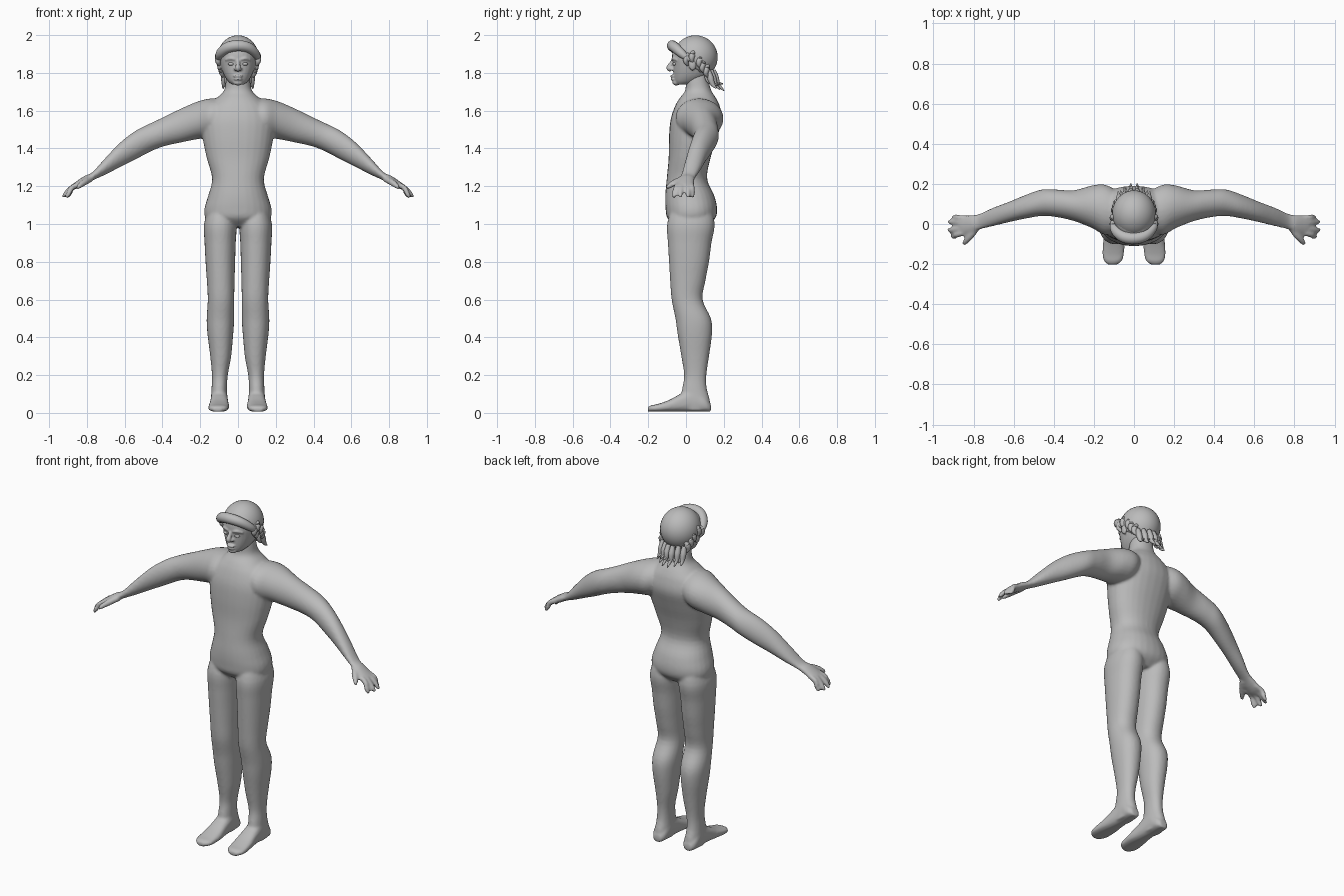
import bpy, bmesh, math
from mathutils import Vector, Matrix

skin = bpy.data.materials.new("plain_grey")
skin.diffuse_color = (0.5, 0.5, 0.5, 1)


def catmull(rows, steps):
    """Smoothly resample a list of equal-length tuples."""
    out = []
    for i in range(len(rows) - 1):
        a, b, c, d = (rows[max(0, min(len(rows) - 1, i + k))] for k in (-1, 0, 1, 2))
        for s in range(steps):
            t = s / steps
            out.append([0.5 * (2 * q + (r - p) * t + (2 * p - 5 * q + 4 * r - w) * t * t
                               + (3 * q - p - 3 * r + w) * t ** 3)
                        for p, q, r, w in zip(a, b, c, d)])
    return out + [list(rows[-1])]


def skin_rings(bm, rings, power=2.0, sides=28):
    """Bridge rings given as (centre, half axis u, half axis v) and cap both ends."""
    loops = []
    for c, u, v in rings:
        loop = []
        for k in range(sides):
            a = 2 * math.pi * k / sides
            ca, sa = math.cos(a), math.sin(a)
            loop.append(bm.verts.new(c + u * math.copysign(abs(ca) ** (2 / power), ca)
                                     + v * math.copysign(abs(sa) ** (2 / power), sa)))
        loops.append(loop)
    faces = [bm.faces.new((p[k], p[(k + 1) % sides], q[(k + 1) % sides], q[k]))
             for p, q in zip(loops, loops[1:]) for k in range(sides)]
    faces += [bm.faces.new(loops[0]), bm.faces.new(loops[-1])]
    bmesh.ops.recalc_face_normals(bm, faces=faces)


def upright(bm, rows, power=2.0):
    """Rows: z, x low, x high, y front, y back."""
    skin_rings(bm, [(Vector(((a + b) / 2, (f + k) / 2, z)), Vector((abs(b - a) / 2, 0, 0)),
                     Vector((0, (k - f) / 2, 0))) for z, a, b, f, k in catmull(rows, 4)], power)


def sideways(bm, rows, s):
    """Rows: x, y front, y back, z low, z high, mirrored by s."""
    skin_rings(bm, [(Vector((s * x, (f + k) / 2, (lo + hi) / 2)), Vector((0, (k - f) / 2, 0)),
                     Vector((0, 0, (hi - lo) / 2))) for x, f, k, lo, hi in catmull(rows, 4)])


def tube(bm, rows, s=1, flat=1.0, sides=12):
    """Rows: x, y, z, radius; a rounded strand mirrored by s."""
    pts = catmull(rows, 5)
    rings = []
    for i, (x, y, z, r) in enumerate(pts):
        a, b = pts[max(0, i - 1)], pts[min(len(pts) - 1, i + 1)]
        d = Vector((s * (b[0] - a[0]), b[1] - a[1], b[2] - a[2])).normalized()
        ref = Vector((0, 0, 1)) if abs(d.z) < 0.9 else Vector((0, 1, 0))
        u = d.cross(ref).normalized()
        rings.append((Vector((s * x, y, z)), u * r * flat, d.cross(u) * r))
    skin_rings(bm, rings, 2, sides)


def ball(bm, c, r):
    bmesh.ops.create_uvsphere(bm, u_segments=20, v_segments=12, radius=1,
                              matrix=Matrix.Translation(c) @ Matrix.Diagonal((*r, 1)))


def finish(bm, name, voxel=None, smooth=3):
    me = bpy.data.meshes.new(name)
    bm.to_mesh(me)
    bm.free()
    me.materials.append(skin)
    ob = bpy.data.objects.new(name, me)
    bpy.context.collection.objects.link(ob)
    me.polygons.foreach_set("use_smooth", [True] * len(me.polygons))
    if voxel:
        m = ob.modifiers.new("merge", 'REMESH')
        m.mode, m.voxel_size, m.use_smooth_shade = 'VOXEL', voxel, True
        m = ob.modifiers.new("soften", 'SMOOTH')
        m.factor, m.iterations = 0.5, smooth
    return ob


# Torso and neck
body = bmesh.new()
torso = [(0.985, 0.13, -.05, .11), (1.03, .172, -.098, .155), (1.08, .178, -.108, .165),
         (1.15, .158, -.11, .15), (1.24, .137, -.102, .112), (1.35, .166, -.092, .13),
         (1.46, .188, -.09, .165), (1.55, .195, -.082, .19), (1.62, .165, -.06, .18),
         (1.665, .115, -.035, .16), (1.705, .075, -.005, .135), (1.76, .064, 0, .12),
         (1.83, .06, .01, .12)]
upright(body, [(z, -w, w, f, k) for z, w, f, k in torso], 2.2)

for s in (-1, 1):
    # Leg from hip to ankle
    leg = [(1.10, .03, .15, -.07, .13), (1.0, .008, .18, -.10, .152), (.9, .012, .177, -.096, .135),
           (.8, .015, .172, -.09, .122), (.7, .018, .165, -.084, .103), (.6, .02, .16, -.076, .088),
           (.5, .02, .166, -.056, .132), (.42, .025, .162, -.045, .138), (.3, .036, .147, -.025, .122),
           (.2, .054, .138, -.01, .108), (.13, .058, .14, -.02, .11), (.06, .056, .144, -.03, .128),
           (.012, .064, .138, -.02, .12)]
    upright(body, [(z, s * a, s * b, f, k) for z, a, b, f, k in leg], 2.15)
    # Foot from heel to toes: y, inner x, outer x, top z
    foot = [(.132, .075, .125, .045), (.1, .058, .143, .085), (.04, .055, .143, .13),
            (-.03, .052, .147, .10), (-.09, .047, .154, .068), (-.15, .05, .158, .047),
            (-.185, .06, .15, .04), (-.203, .085, .13, .03)]
    skin_rings(body, [(Vector((s * (a + b) / 2, y, (h + .006) / 2)), Vector(((b - a) / 2, 0, 0)),
                       Vector((0, 0, (h - .006) / 2))) for y, a, b, h in catmull(foot, 4)], 2.6)
    # Arm from shoulder to wrist
    sideways(body, [(.06, -.03, .15, 1.50, 1.66), (.14, -.055, .195, 1.46, 1.665),
                    (.21, -.02, .192, 1.45, 1.65), (.3, .015, .168, 1.432, 1.612),
                    (.39, .035, .172, 1.412, 1.568), (.46, .04, .172, 1.385, 1.535),
                    (.54, .027, .145, 1.343, 1.495), (.62, .01, .112, 1.303, 1.435),
                    (.70, -.01, .082, 1.262, 1.352), (.77, -.028, .052, 1.23, 1.275),
                    (.81, -.045, .045, 1.206, 1.256), (.85, -.055, .042, 1.187, 1.23),
                    (.875, -.045, .034, 1.182, 1.212)], s)
    # Fingers and thumb
    for y0, y1, reach in ((.03, .035, .905), (.005, .01, .924), (-.02, -.03, .926), (-.043, -.062, .91)):
        tube(body, [(.835, y0, 1.213, .014), (.88, (y0 + y1) / 2, 1.192, .0145),
                    (reach - .015, y1, 1.162, .0135), (reach, y1, 1.14, .009)], s)
    tube(body, [(.78, -.01, 1.24, .018), (.812, -.055, 1.222, .018),
                (.838, -.085, 1.203, .0145), (.85, -.102, 1.19, .009)], s)
finish(body, "body", 0.008, 5)

# Head with nose, lips, brows and ears
head = bmesh.new()
skull = [(1.738, .03, -.05, .02), (1.755, .052, -.061, .07), (1.79, .075, -.066, .12),
         (1.84, .092, -.069, .145), (1.89, .098, -.074, .155), (1.94, .088, -.06, .145),
         (1.975, .05, -.01, .10)]
upright(head, [(z, -w, w, f, k) for z, w, f, k in skull], 2.2)
tube(head, [(0, -.066, 1.872, .009), (0, -.079, 1.848, .011), (0, -.09, 1.826, .015), (0, -.078, 1.814, .011)])
ball(head, (0, -.07, 1.783), (.027, .014, .0075))
ball(head, (0, -.067, 1.767), (.023, .014, .008))
ball(head, (0, -.052, 1.749), (.026, .02, .016))
for s in (-1, 1):
    ball(head, (s * .013, -.074, 1.82), (.01, .011, .009))
    tube(head, [(.014, -.071, 1.871, .006), (.04, -.066, 1.876, .008), (.066, -.046, 1.868, .006)], s)
    ball(head, (s * .098, .035, 1.845), (.013, .02, .033))
finish(head, "head", 0.005, 2)

# Eyes
eyes = bmesh.new()
for s in (-1, 1):
    ball(eyes, (s * .036, -.059, 1.847), (.016, .012, .009))
finish(eyes, "eyes")

# Hair cap, cut away in front of the face
cap = bmesh.new()
ball(cap, (0, .05, 1.883), (.112, .121, .117))
cut = bmesh.ops.bisect_plane(cap, geom=cap.verts[:] + cap.edges[:] + cap.faces[:], clear_outer=True,
                             plane_co=(0, -.06, 1.925), plane_no=(0, -.69, -.72))
bmesh.ops.holes_fill(cap, edges=[e for e in cap.edges if e.is_boundary])
m = finish(cap, "hair_cap").modifiers.new("rounding", 'SUBSURF')
m.levels = m.render_levels = 1

# Swept fringe over the forehead
fringe = bmesh.new()
tube(fringe, [(-.108, .015, 1.865, .01), (-.094, -.028, 1.902, .024), (-.055, -.062, 1.934, .029),
              (0, -.072, 1.944, .029), (.055, -.058, 1.934, .027), (.094, -.02, 1.9, .022),
              (.108, .02, 1.865, .01)], sides=16)
finish(fringe, "fringe")

# Curled locks around the ears and tails at the nape
locks = bmesh.new()
for s in (-1, 1):
    for y, z in ((.0, 1.872), (.03, 1.885), (.068, 1.86), (.085, 1.835), (.105, 1.812)):
        w = .104 - max(0, y - .05) * .35
        tube(locks, [(w - .01, y + .012, z + .03, .008), (w, y + .004, z + .012, .016),
                     (w + .002, y, z - .012, .014), (w - .006, y + .01, z - .034, .005)], s)
    for i in range(3):
        x = .015 + .028 * i
        back = .165 - .014 * i
        tube(locks, [(x, back - .02, 1.815, .012), (x * 1.02, back - .008, 1.775, .017),
                     (x * 1.05, back + .004, 1.74, .012), (x * 1.12, back + .036 - .006 * i, 1.706 + .006 * i, .003)], s)
        tube(locks, [(x * .8, back - .03, 1.79, .012), (x * .85, back - .015, 1.755, .012),
                     (x * .95, back + .03, 1.742 - .004 * i, .003)], s)
finish(locks, "hair_locks")
